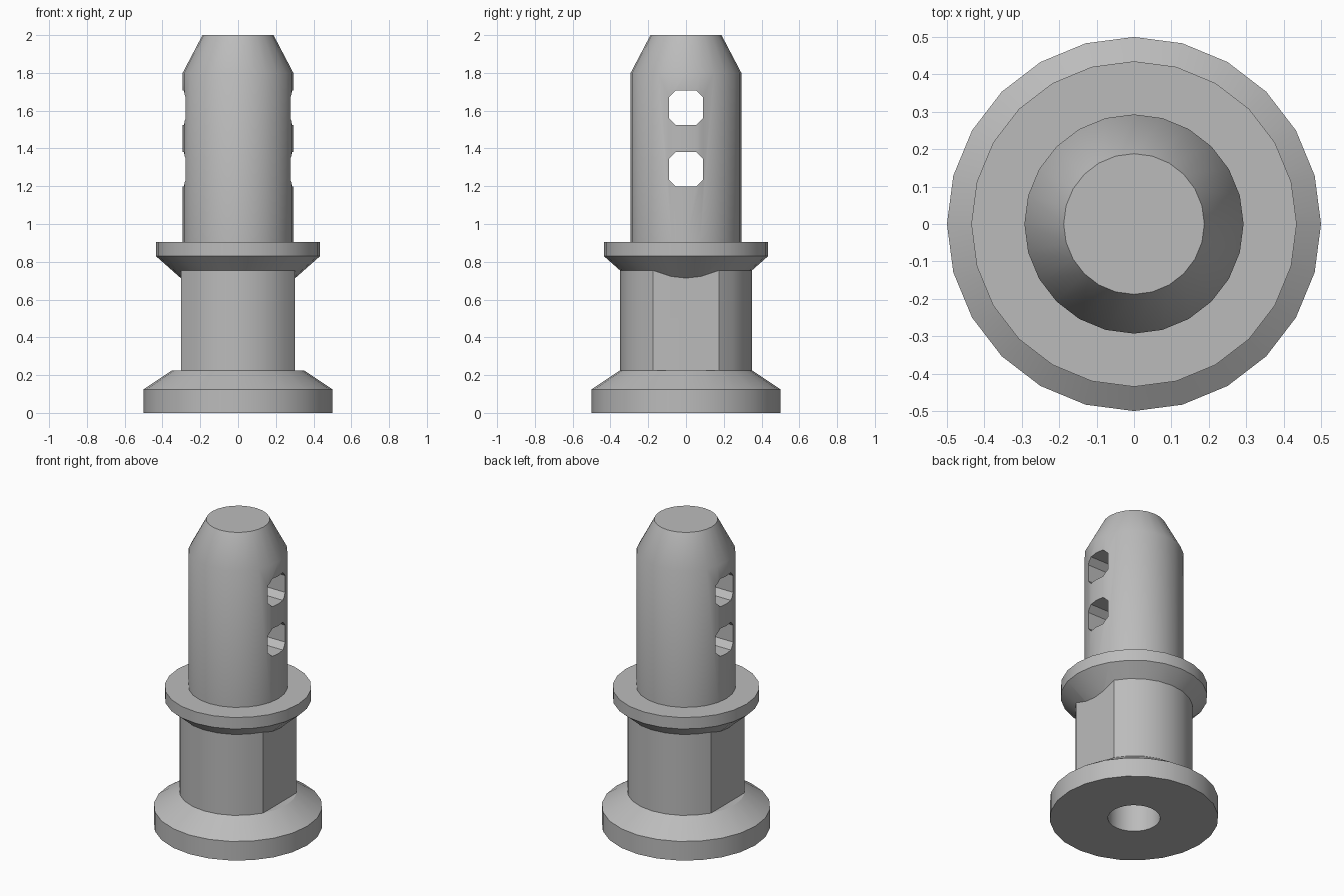
import bpy
import bmesh
from math import cos, sin, tau, radians

cube = bpy.data.objects.get("Cube")
if cube:
    bpy.data.objects.remove(cube, do_unlink=True)

SIDES = 24

steel = bpy.data.materials.new("steel_grey")
steel.use_nodes = True
colour = (0.5, 0.5, 0.5, 1)
steel.diffuse_color = colour
steel.node_tree.nodes["Principled BSDF"].inputs["Base Color"].default_value = colour


def solid(name, rings):
    """Closed solid from a stack of matching vertex rings."""
    bm = bmesh.new()
    loops = [[bm.verts.new(p) for p in ring] for ring in rings]
    n = len(loops[0])
    for low, high in zip(loops, loops[1:]):
        for i in range(n):
            j = (i + 1) % n
            bm.faces.new((low[i], low[j], high[j], high[i]))
    bm.faces.new(loops[0][::-1])
    bm.faces.new(loops[-1])
    bmesh.ops.recalc_face_normals(bm, faces=bm.faces)
    mesh = bpy.data.meshes.new(name)
    bm.to_mesh(mesh)
    bm.free()
    mesh.materials.append(steel)
    obj = bpy.data.objects.new(name, mesh)
    bpy.context.collection.objects.link(obj)
    return obj


def lathe(name, profile, half_width=1.0):
    """Turn (radius, z) points; half_width mills flats on both x sides."""
    def ring(r, z):
        angles = [tau * i / SIDES for i in range(SIDES)]
        return [(max(-half_width, min(half_width, r * cos(a))), r * sin(a), z)
                for a in angles]
    return solid(name, [ring(r, z) for r, z in profile])


def combine(target, tool, operation):
    """Apply a boolean and discard the tool object."""
    mod = target.modifiers.new(operation.lower(), 'BOOLEAN')
    mod.operation = operation
    mod.solver = 'EXACT'
    mod.object = tool
    bpy.ops.object.select_all(action='DESELECT')
    bpy.context.view_layer.objects.active = target
    target.select_set(True)
    bpy.ops.object.modifier_apply(modifier=mod.name)
    bpy.data.objects.remove(tool, do_unlink=True)


# Foot flange, neck with two flats, then collar and chamfered pin
stud = lathe("locking_stud", [(0.5, 0), (0.5, 0.125), (0.35, 0.225)])
neck = lathe("neck", [(0.349, 0.15), (0.349, 0.8)], half_width=0.303)
pin = lathe("collar_and_pin", [(0.29, 0.702), (0.435, 0.83), (0.435, 0.905),
                               (0.293, 0.905), (0.293, 1.8), (0.188, 2)])
combine(stud, neck, 'UNION')
combine(stud, pin, 'UNION')

# Blind bore in the underside
combine(stud, lathe("bore", [(0.155, -0.1), (0.155, 0.75)]), 'DIFFERENCE')

# Two eight-sided cross holes through the pin
a, b = 0.055, 0.091
outline = [(b, -a), (b, a), (a, b), (-a, b), (-b, a), (-b, -a), (-a, -b), (a, -b)]
for z in (1.29, 1.615):
    hole = solid("cross_hole", [[(x, p, z + q) for p, q in outline] for x in (-0.5, 0.5)])
    combine(stud, hole, 'DIFFERENCE')

# Smooth turned surfaces with crisp rims
bpy.ops.object.select_all(action='DESELECT')
stud.select_set(True)
bpy.context.view_layer.objects.active = stud
bpy.ops.object.shade_smooth_by_angle(angle=radians(30))
